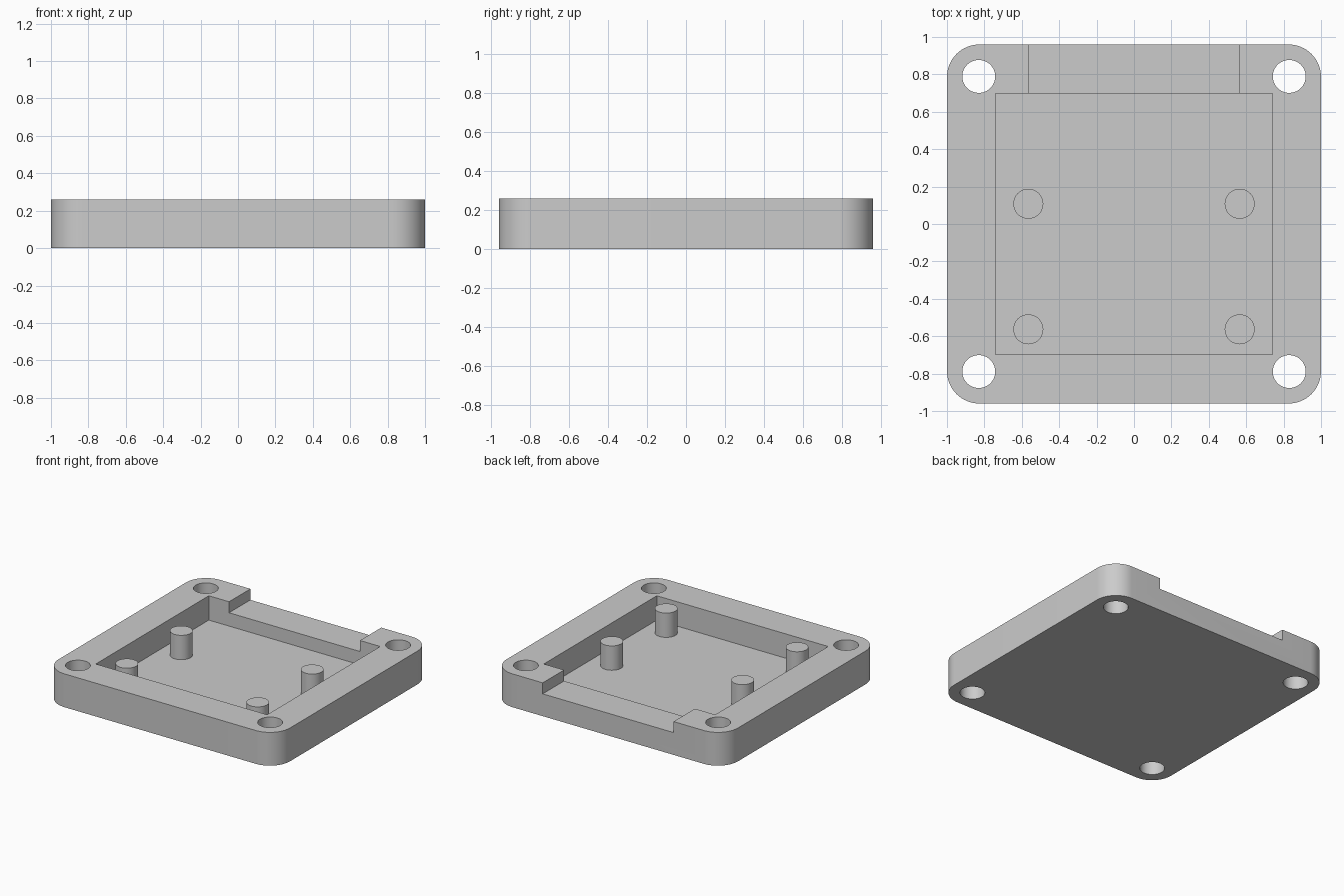
import bpy
import bmesh
import math

WIDTH, DEPTH, HEIGHT = 2.0, 1.92, 0.26
CORNER = 0.174
FLOOR, NOTCH_Z = 0.07, 0.174

default = bpy.data.objects.get("Cube")
if default:
    bpy.data.objects.remove(default, do_unlink=True)

GREY = (0.6, 0.6, 0.6, 1.0)
grey = bpy.data.materials.new("plain grey")
grey.use_nodes = True
grey.diffuse_color = GREY
grey.node_tree.nodes["Principled BSDF"].inputs["Base Color"].default_value = GREY


def prism(name, outline, z0, z1):
    """Extrude a flat outline from z0 up to z1."""
    bm = bmesh.new()
    base = bm.faces.new([bm.verts.new((x, y, z0)) for x, y in outline])
    top = bmesh.ops.extrude_face_region(bm, geom=[base])["geom"]
    bmesh.ops.translate(bm, vec=(0, 0, z1 - z0),
                        verts=[g for g in top if isinstance(g, bmesh.types.BMVert)])
    bmesh.ops.recalc_face_normals(bm, faces=bm.faces)
    mesh = bpy.data.meshes.new(name)
    bm.to_mesh(mesh)
    bm.free()
    mesh.materials.append(grey)
    obj = bpy.data.objects.new(name, mesh)
    bpy.context.collection.objects.link(obj)
    return obj


def arc(cx, cy, radius, start, sweep, steps):
    return [(cx + radius * math.cos(start + sweep * i / steps),
             cy + radius * math.sin(start + sweep * i / steps)) for i in range(steps + 1)]


def circle(cx, cy, radius):
    return arc(cx, cy, radius, 0, math.tau, 64)[:-1]


def rectangle(x, y0, y1):
    return [(-x, y0), (x, y0), (x, y1), (-x, y1)]


def activate(obj):
    bpy.ops.object.select_all(action='DESELECT')
    obj.select_set(True)
    bpy.context.view_layer.objects.active = obj


def cut(obj, cutter):
    """Subtract the cutter and discard it."""
    cutter.hide_render = True
    mod = obj.modifiers.new("cut", 'BOOLEAN')
    mod.operation, mod.solver, mod.object = 'DIFFERENCE', 'EXACT', cutter
    activate(obj)
    bpy.ops.object.modifier_apply(modifier=mod.name)
    bpy.data.objects.remove(cutter, do_unlink=True)


def smooth(obj):
    activate(obj)
    bpy.ops.object.shade_smooth_by_angle(angle=math.radians(30))


# Tray block with rounded corners
outline = []
for i, (sx, sy) in enumerate([(1, 1), (-1, 1), (-1, -1), (1, -1)]):
    outline += arc(sx * (WIDTH / 2 - CORNER), sy * (DEPTH / 2 - CORNER),
                   CORNER, i * math.pi / 2, math.pi / 2, 16)
tray = prism("tray", outline, 0, HEIGHT)

# Inner pocket and the lowered opening in the back wall
cut(tray, prism("pocket_cutter", rectangle(0.74, -0.697, 0.697), FLOOR, 0.5))
cut(tray, prism("notch_cutter", rectangle(0.565, 0.5, 1.2), NOTCH_Z, 0.5))

# Corner screw holes
for sx in (-1, 1):
    for sy in (-1, 1):
        cut(tray, prism("hole_cutter", circle(sx * 0.83, sy * 0.789, 0.088), -0.1, 0.5))
smooth(tray)

# Four support posts on the floor
for side, x in (("left", 0.565), ("right", -0.565)):
    for place, y in (("front", -0.563), ("back", 0.108)):
        smooth(prism(f"{place}_{side}_post", circle(x, y, 0.08), FLOOR - 0.02, HEIGHT))
